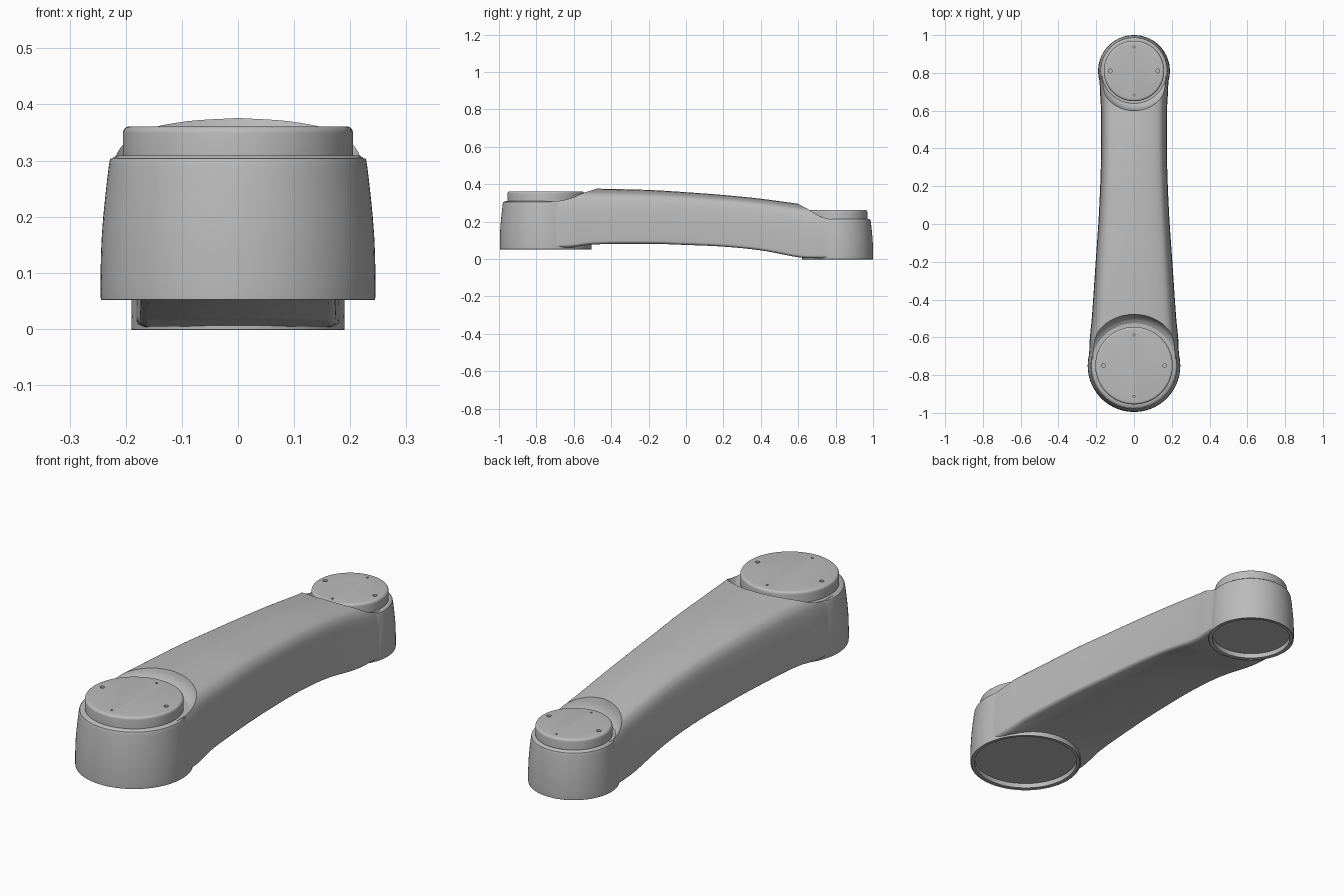
import bpy, bmesh, math
from mathutils import Vector

if "Cube" in bpy.data.objects:
    bpy.data.objects.remove(bpy.data.objects["Cube"], do_unlink=True)

grey = bpy.data.materials.new("satin grey")
grey.use_nodes = True
grey.diffuse_color = (0.5, 0.5, 0.5, 1)
grey.node_tree.nodes["Principled BSDF"].inputs["Base Color"].default_value = (0.5, 0.5, 0.5, 1)


def finish(name, bm):
    bmesh.ops.recalc_face_normals(bm, faces=bm.faces)
    mesh = bpy.data.meshes.new(name)
    bm.to_mesh(mesh)
    bm.free()
    mesh.materials.append(grey)
    obj = bpy.data.objects.new(name, mesh)
    bpy.context.collection.objects.link(obj)
    return obj


def loft(name, rings):
    """Skin closed rings and cap both ends."""
    bm = bmesh.new()
    rows = [[bm.verts.new(p) for p in ring] for ring in rings]
    n = len(rows[0])
    for a, b in zip(rows, rows[1:]):
        for i in range(n):
            j = (i + 1) % n
            bm.faces.new((a[i], a[j], b[j], b[i]))
    bm.faces.new(rows[0])
    bm.faces.new(rows[-1])
    return finish(name, bm)


def turned(name, profile, x, y, sides=96):
    """Revolve a (radius, height) profile about a vertical axis."""
    turn = [2 * math.pi * i / sides for i in range(sides)]
    return loft(name, [[(x + r * math.cos(a), y + r * math.sin(a), z) for a in turn]
                       for r, z in profile])


def spline(points, steps):
    """Smooth curve through the points."""
    pts = [Vector(p) for p in points]
    pts = [2 * pts[0] - pts[1]] + pts + [2 * pts[-1] - pts[-2]]
    out = []
    for p, a, b, q in zip(pts, pts[1:], pts[2:], pts[3:]):
        for s in range(steps):
            t = s / steps
            out.append(0.5 * (2 * a + (b - p) * t + (2 * p - 5 * a + 4 * b - q) * t * t
                              + (3 * a - p - 3 * b + q) * t ** 3))
    return out + [pts[-2]]


def combine(target, tool, operation):
    mod = target.modifiers.new("join", 'BOOLEAN')
    mod.operation = operation
    mod.solver = 'EXACT'
    mod.object = tool
    bpy.context.view_layer.objects.active = target
    bpy.ops.object.modifier_apply(modifier=mod.name)
    bpy.data.objects.remove(tool, do_unlink=True)


def smooth(obj):
    bpy.ops.object.select_all(action='DESELECT')
    obj.select_set(True)
    bpy.context.view_layer.objects.active = obj
    bpy.ops.object.shade_smooth_by_angle(angle=math.radians(30))


# Arm: stations are y, half width, underside, crest
stations = spline([
    (-0.75, 0.238, 0.060, 0.378), (-0.62, 0.235, 0.061, 0.378),
    (-0.48, 0.222, 0.078, 0.376), (-0.2, 0.203, 0.081, 0.369),
    (0, 0.189, 0.075, 0.357), (0.2, 0.179, 0.066, 0.342),
    (0.4, 0.174, 0.046, 0.322), (0.6, 0.175, 0.009, 0.295),
    (0.7, 0.18, 0.004, 0.28), (0.81, 0.184, 0.004, 0.265)], 6)

# Half section: fraction of width, fraction of height
half = spline([(0.93, 0), (0.985, 0.025), (1, 0.09), (0.985, 0.45), (0.935, 0.73),
               (0.86, 0.86), (0.72, 0.93), (0.4, 0.98), (0, 1)], 4)
section = [(u, v) for u, v in half] + [(-u, v) for u, v in reversed(half[:-1])]
body = loft("arm_body", [[(w * u, y, low + (high - low) * v) for u, v in section]
                         for y, w, low, high in stations])

# End hubs: centre y, radius, bottom, top, cap radius, cap top, dish radius, crest radius, crest z
hubs = {
    "front": (-0.75, 0.245, 0.055, 0.31, 0.205, 0.361, 0.225, 0.272, 0.376),
    "back": (0.81, 0.19, 0.0, 0.215, 0.16, 0.262, 0.172, 0.21, 0.295),
}

for side, (y, r, low, top, cap_r, cap_top, dish, crest, crest_z) in hubs.items():
    h = top - low
    edge = spline([(r - 0.004, low), (r, low + 0.006), (r * 0.99, low + h * 0.45),
                   (r * 0.94, top - 0.02), (r * 0.915, top - 0.006), (r * 0.87, top)], 4)
    combine(body, turned("hub", edge, 0, y), 'UNION')

for side, (y, r, low, top, cap_r, cap_top, dish, crest, crest_z) in hubs.items():
    # Flared dish where the arm meets the cap
    rise, flare = crest_z - top, crest - dish
    bowl = spline([(dish, top - 0.001), (dish + flare * 0.45, top + rise * 0.2),
                   (dish + flare * 0.8, top + rise * 0.55), (crest, crest_z),
                   (crest + 0.012, crest_z + 0.06)], 4)
    combine(body, turned("dish_cutter", bowl, 0, y), 'DIFFERENCE')

    # Shallow socket underneath
    socket = [(r - 0.018, low - 0.02), (r - 0.018, low + 0.022)]
    combine(body, turned("socket_cutter", socket, 0, y), 'DIFFERENCE')

    # Round cap with softened rim and four small holes
    rim = [(cap_r, top - 0.005), (cap_r, cap_top - 0.012)]
    rim += [(cap_r - 0.012 + 0.012 * math.cos(a), cap_top - 0.012 + 0.012 * math.sin(a))
            for a in (math.pi * k / 10 for k in range(1, 6))]
    cap = turned(side + "_cap", rim, 0, y)
    reach = cap_r * 0.79
    for dx, dy, hole in ((1, 0, 0.01), (-1, 0, 0.01), (0, 1, 0.005), (0, -1, 0.005)):
        pin = [(hole, cap_top - 0.015), (hole, cap_top + 0.02)]
        combine(cap, turned("hole_cutter", pin, dx * reach, y + dy * reach, 16), 'DIFFERENCE')
    smooth(cap)

smooth(body)
